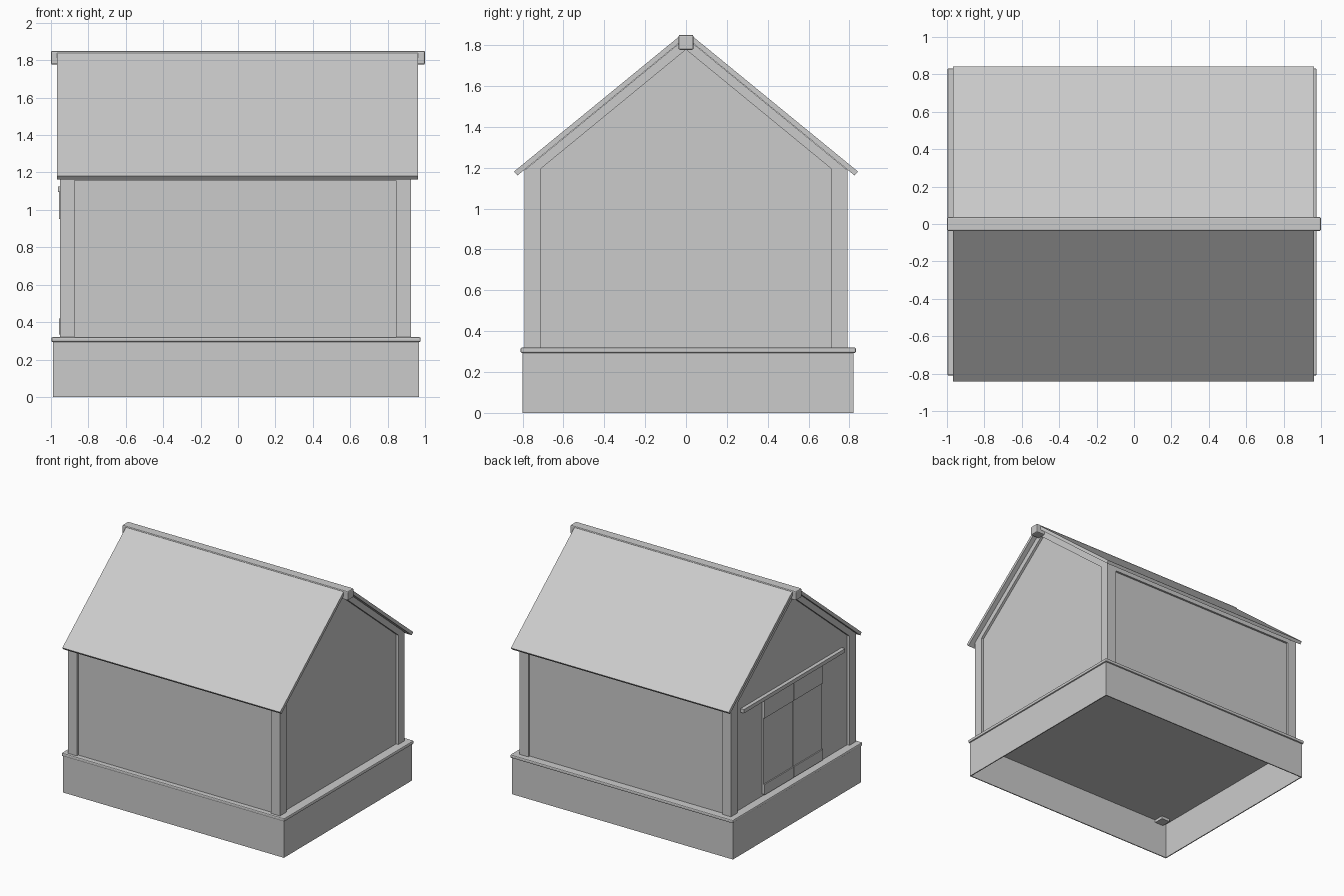
import bpy
import bmesh

cube = bpy.data.objects.get("Cube")
if cube:
    bpy.data.objects.remove(cube, do_unlink=True)

grey = bpy.data.materials.new("plain_grey")
grey.use_nodes = True
grey.diffuse_color = (0.6, 0.6, 0.6, 1)
grey.node_tree.nodes["Principled BSDF"].inputs["Base Color"].default_value = (0.6, 0.6, 0.6, 1)


def prism(name, profile, x0, x1, bevel=0):
    """Extrude a (y, z) outline along x."""
    bm = bmesh.new()
    face = bm.faces.new([bm.verts.new((x0, y, z)) for y, z in profile])
    out = bmesh.ops.extrude_face_region(bm, geom=[face])
    verts = [v for v in out["geom"] if isinstance(v, bmesh.types.BMVert)]
    bmesh.ops.translate(bm, verts=verts, vec=(x1 - x0, 0, 0))
    bmesh.ops.recalc_face_normals(bm, faces=bm.faces)
    mesh = bpy.data.meshes.new(name)
    bm.to_mesh(mesh)
    bm.free()
    mesh.materials.append(grey)
    obj = bpy.data.objects.new(name, mesh)
    bpy.context.collection.objects.link(obj)
    if bevel:
        mod = obj.modifiers.new("rounded_edges", "BEVEL")
        mod.width = bevel
        mod.segments = 2
    return obj


def box(name, x0, x1, y0, y1, z0, z1, bevel=0):
    return prism(name, [(y0, z0), (y1, z0), (y1, z1), (y0, z1)], x0, x1, bevel)


def under_roof(y):
    return 1.836 - 0.82 * abs(y)


# Hollow foundation skirt, open underneath
X0, X1, Y0, Y1, T, TOP = -0.99, 0.967, -0.80, 0.82, 0.008, 0.295
box("foundation_front", X0, X1, Y0, Y0 + T, 0, TOP)
box("foundation_back", X0, X1, Y1 - T, Y1, 0, TOP)
box("foundation_right", X0, X0 + T, Y0 + T, Y1 - T, 0, TOP)
box("foundation_left", X1 - T, X1, Y0 + T, Y1 - T, 0, TOP)

# Floor slab with a rounded lip
box("floor_slab", -0.998, 0.977, -0.81, 0.832, 0.293, 0.32, 0.008)

# Walls with gable ends
W = 0.772
prism("walls", [(-W, 0.31), (W, 0.31), (W, under_roof(W)), (0, under_roof(0)),
                (-W, under_roof(W))], -0.932, 0.905)

# Corner posts, eave beams, gable rafters and roof panels, mirrored in y
ENDS = {"right": (-0.952, -0.875), "left": (0.845, 0.925)}
for side, s in (("front", -1), ("back", 1)):
    for end, (x0, x1) in ENDS.items():
        prism(f"corner_post_{side}_{end}",
              [(s * 0.71, 0.27), (s * 0.79, 0.27), (s * 0.79, under_roof(0.79)),
               (s * 0.71, under_roof(0.71))], x0, x1)
        prism(f"gable_rafter_{side}_{end}",
              [(0, under_roof(0)), (s * 0.71, under_roof(0.71)),
               (s * 0.71, under_roof(0.71) - 0.058), (0, under_roof(0) - 0.058)], x0, x1)
    box(f"eave_beam_{side}", -0.875, 0.845, s * 0.75, s * 0.788, 1.158, 1.19)
    prism(f"roof_panel_{side}",
          [(s * 0.03, 1.845), (s * 0.842, 1.181), (s * 0.825, 1.162), (s * 0.03, 1.813)],
          -0.968, 0.963)

# Ridge beam
box("ridge_beam", -1, 1, -0.037, 0.037, 1.777, 1.85, 0.008)

# Sliding double door hung on a rail
for side, s in (("front", -1), ("back", 1)):
    ya, yb = s * 0.002, s * 0.37
    box(f"door_panel_{side}", -0.947, -0.93, ya, yb, 0.34, 1.1)
    box(f"door_top_batten_{side}", -0.956, -0.945, ya, yb, 0.95, 1.1)
    box(f"door_bottom_batten_{side}", -0.956, -0.945, ya, yb, 0.335, 0.42)
box("door_rail", -0.962, -0.93, -0.64, 0.64, 1.095, 1.125)
